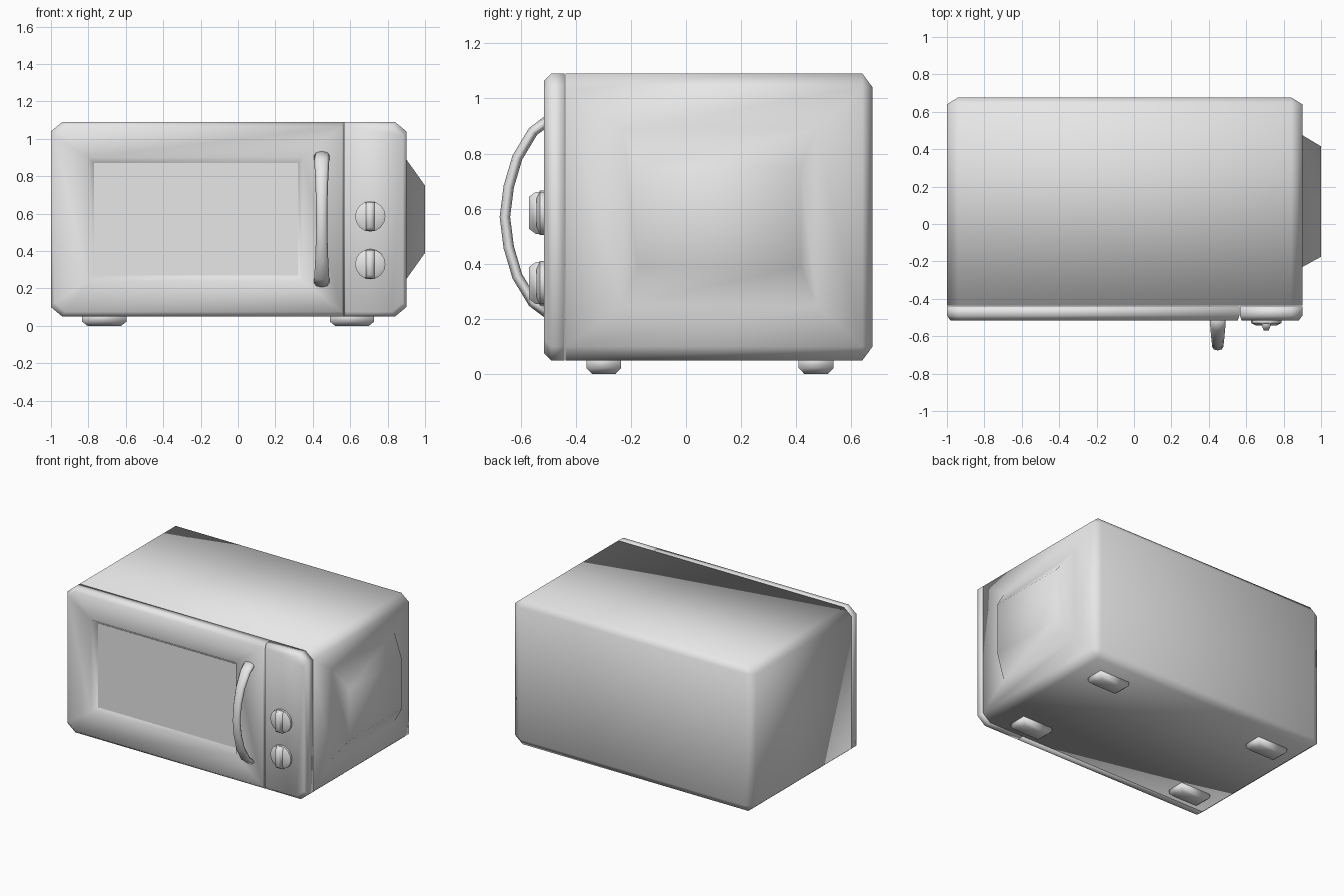
import bpy, bmesh
from math import sin, cos, pi, radians
from mathutils import Vector

cube = bpy.data.objects.get("Cube")
if cube:
    bpy.data.objects.remove(cube, do_unlink=True)

grey = bpy.data.materials.new("plain grey")
grey.use_nodes = True
grey.diffuse_color = (0.8, 0.8, 0.8, 1)
grey.node_tree.nodes["Principled BSDF"].inputs["Base Color"].default_value = (0.8, 0.8, 0.8, 1)


def outline(x0, x1, z0, z1, y, left=1, right=1):
    """Rectangle in xz with cut corners; left/right scale the corner cut."""
    a, b, c, d = 0.06 * left, 0.05 * left, 0.06 * right, 0.05 * right
    pts = [(x0 + a, z0), (x1 - c, z0), (x1, z0 + d), (x1, z1 - d),
           (x1 - c, z1), (x0 + a, z1), (x0, z1 - b), (x0, z0 + b)]
    return [(x, y, z) for x, z in pts]


def rect_xy(cx, cy, hx, hy, z):
    return [(cx + sx * hx, cy + sy * hy, z)
            for sx, sy in ((-1, -1), (1, -1), (1, 1), (-1, 1))]


def rect_xz(cx, cz, hx, hz, y):
    return [(x, y, z) for x, z, _ in rect_xy(cx, cz, hx, hz, 0)]


def loft(name, rings, smooth=None, edit=None):
    """Skin matching rings and cap both ends."""
    bm = bmesh.new()
    rows = [[bm.verts.new(p) for p in ring] for ring in rings]
    n = len(rows[0])
    for r0, r1 in zip(rows, rows[1:]):
        for i in range(n):
            j = (i + 1) % n
            bm.faces.new((r0[i], r0[j], r1[j], r1[i]))
    bm.faces.new(rows[0])
    bm.faces.new(rows[-1])
    bmesh.ops.remove_doubles(bm, verts=bm.verts, dist=0.0005)
    bmesh.ops.recalc_face_normals(bm, faces=bm.faces)
    if edit:
        edit(bm)
    mesh = bpy.data.meshes.new(name)
    bm.to_mesh(mesh)
    bm.free()
    mesh.materials.append(grey)
    ob = bpy.data.objects.new(name, mesh)
    bpy.context.collection.objects.link(ob)
    bpy.ops.object.select_all(action='DESELECT')
    ob.select_set(True)
    bpy.context.view_layer.objects.active = ob
    if smooth is None:
        bpy.ops.object.shade_smooth()
    else:
        bpy.ops.object.shade_smooth_by_angle(angle=radians(smooth))
    return ob


# Cabinet with the tapered housing raised from its left side
def raise_housing(bm):
    bm.normal_update()
    side = max((f for f in bm.faces if f.normal.x > 0.99), key=lambda f: f.calc_area())
    for x, y0, y1, z0, z1 in ((0.9, -0.23, 0.475, 0.25, 0.89),
                              (1.0, -0.175, 0.415, 0.39, 0.75)):
        mid = side.calc_center_median()
        bmesh.ops.inset_individual(bm, faces=[side], thickness=0.02)
        for v in side.verts:
            v.co = Vector((x, y0 if v.co.y < mid.y else y1, z0 if v.co.z < mid.z else z1))


loft("cabinet", [outline(-1, 0.9, 0.05, 1.09, -0.437),
                 outline(-1, 0.9, 0.05, 1.09, 0.64),
                 outline(-0.94, 0.84, 0.10, 1.04, 0.677, 0, 0)], edit=raise_housing)

# Door frame with recessed window
loft("door", [outline(-1, 0.563, 0.05, 1.09, -0.441, 1, 0),
              outline(-1, 0.563, 0.05, 1.09, -0.49, 1, 0),
              outline(-0.982, 0.555, 0.075, 1.065, -0.515, 1, 0),
              outline(-0.80, 0.345, 0.24, 0.90, -0.515, 0, 0),
              outline(-0.77, 0.32, 0.27, 0.87, -0.475, 0, 0)])
loft("window_pane", [rect_xz(-0.225, 0.57, 0.545, 0.30, -0.47),
                     rect_xz(-0.225, 0.57, 0.545, 0.30, -0.478)], smooth=30)

# Control panel
loft("control_panel", [outline(0.567, 0.9, 0.05, 1.09, -0.441, 0, 1),
                       outline(0.567, 0.9, 0.05, 1.09, -0.49, 0, 1),
                       outline(0.575, 0.882, 0.075, 1.065, -0.515, 0, 1)])

# Bowed handle, flared at both ends
path = [(-0.495, 0.925), (-0.555, 0.88), (-0.612, 0.785), (-0.643, 0.68), (-0.657, 0.57)]
path += [(y, 1.14 - z) for y, z in reversed(path[:-1])]
rings = []
for i, (y, z) in enumerate(path):
    a, b = path[max(i - 1, 0)], path[min(i + 1, len(path) - 1)]
    along = Vector((0, b[0] - a[0], b[1] - a[1])).normalized()
    out = along.cross(Vector((1, 0, 0)))
    half = 0.03 + 0.013 * (abs(z - 0.57) / 0.355) ** 2
    rings.append([Vector((0.448, y, z)) + Vector((half * cos(k * pi / 4), 0, 0))
                  + out * 0.019 * sin(k * pi / 4) for k in range(8)])
loft("door_handle", rings)

# Two dials, each with a raised grip
for label, z in (("upper", 0.585), ("lower", 0.33)):
    loft(label + "_dial", [[(0.707 + r * cos(k * pi / 8), y, z + r * sin(k * pi / 8))
                            for k in range(16)]
                           for r, y in ((0.081, -0.50), (0.081, -0.53), (0.055, -0.543))], smooth=50)
    loft(label + "_dial_grip", [rect_xz(0.707, z, hx, hz, y) for hx, hz, y in
                                ((0.026, 0.076, -0.51), (0.023, 0.076, -0.545),
                                 (0.013, 0.058, -0.57))])

# Four feet
for side, x in (("right", -0.715), ("left", 0.61)):
    for end, y in (("front", -0.298), ("back", 0.472)):
        loft(f"{end}_{side}_foot", [rect_xy(x, y, 0.118, 0.063, 0.07),
                                    rect_xy(x, y, 0.118, 0.063, 0.022),
                                    rect_xy(x, y, 0.09, 0.042, 0)])
